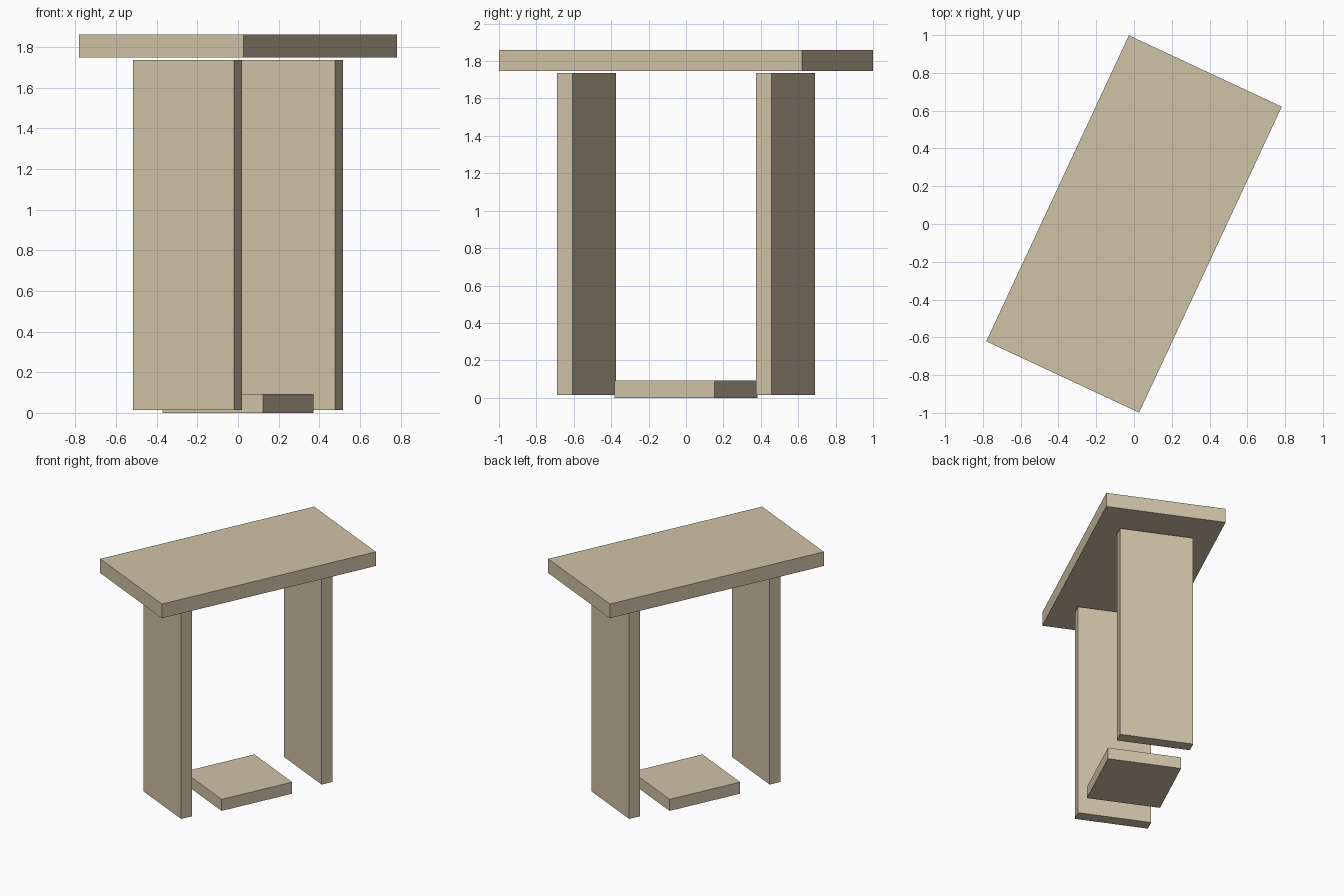
import bpy
import math
from mathutils import Matrix

cube = bpy.data.objects.get("Cube")
if cube:
    bpy.data.objects.remove(cube, do_unlink=True)

# Single beige finish
beige = bpy.data.materials.new("warm_beige")
beige.use_nodes = True
colour = (0.63, 0.54, 0.39, 1)
beige.diffuse_color = colour
beige.node_tree.nodes["Principled BSDF"].inputs["Base Color"].default_value = colour

# The whole table is turned about the vertical axis
turn = Matrix.Rotation(math.radians(-25), 4, "Z")


def board(name, size, along, bottom):
    """Flat board placed along the table's length, resting at height bottom."""
    location = turn @ Matrix.Translation((0, along, bottom + size[2] / 2))
    bpy.ops.mesh.primitive_cube_add(size=1)
    obj = bpy.context.object
    obj.name = name
    obj.data.transform(Matrix.Diagonal((*size, 1)))
    obj.matrix_world = location
    obj.data.materials.append(beige)
    return obj


# Top slab
board("table_top", (0.893, 1.787, 0.113), 0, 1.747)

# Panel legs, just clear of the slab
for name, side in (("front_leg", -1), ("back_leg", 1)):
    board(name, (0.547, 0.092, 1.72), side * 0.587, 0.015)

# Low foot board between the legs
board("foot_board", (0.547, 0.59, 0.092), 0, 0)
